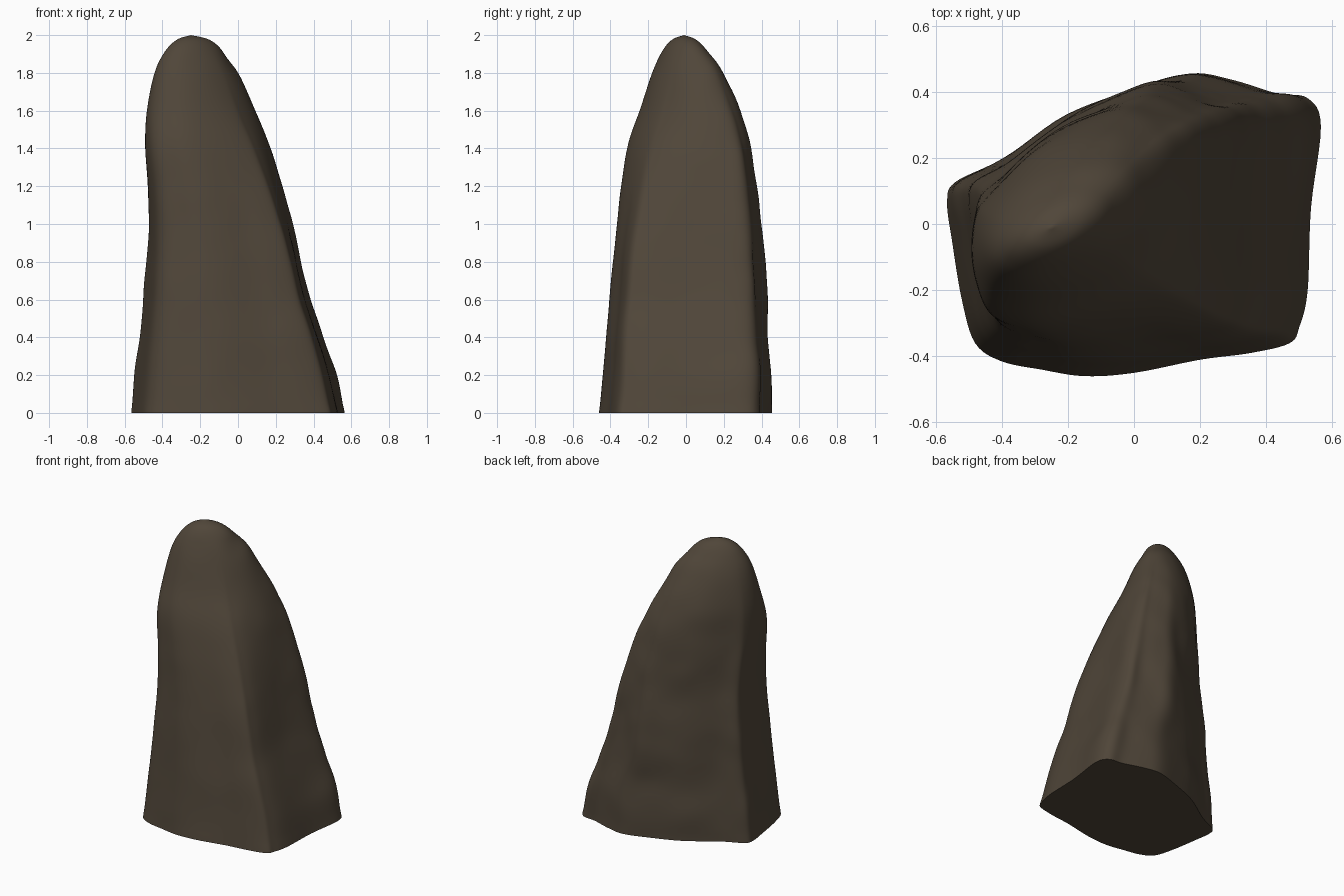
import bpy
import bmesh
import math
from mathutils import Vector, noise

cube = bpy.data.objects.get("Cube")
if cube:
    bpy.data.objects.remove(cube, do_unlink=True)

SIDES_PER_POINT = 6
RINGS_PER_LEVEL = 6
SKEW = .22  # stretches the upper sections along the back face

# Footprint of the boulder, counter-clockwise seen from above
FOOTPRINT = [
    (.565, .3), (.525, .385), (.43, .4), (.3, .44), (.17, .46), (0, .41),
    (-.2, .33), (-.4, .2), (-.54, .13), (-.565, .07), (-.55, -.05),
    (-.52, -.23), (-.48, -.36), (-.4, -.415), (-.28, -.44), (-.15, -.46),
    (0, -.45), (.2, -.41), (.35, -.39), (.47, -.36), (.5, -.31),
    (.525, -.2), (.535, .05)]

# Height, then x and y limits of each cross-section
LEVELS = [
    (0, -.565, .565, -.46, .455), (.2, -.545, .52, -.44, .45),
    (.4, -.52, .455, -.425, .435), (.6, -.5, .385, -.405, .43),
    (.8, -.485, .335, -.385, .42), (1, -.478, .29, -.365, .4),
    (1.2, -.485, .24, -.345, .375), (1.4, -.498, .18, -.315, .345),
    (1.6, -.488, .1, -.245, .285), (1.8, -.445, .01, -.18, .2),
    (1.91, -.39, -.07, -.13, .12), (1.975, -.325, -.15, -.075, .055),
    (2, -.25, -.25, -.01, -.01)]


def spline(a, b, c, d, t):
    """Catmull-Rom blend between b and c."""
    return tuple(
        q + .5 * t * (r - p + t * (2 * p - 5 * q + 4 * r - s + t * (3 * (q - r) + s - p)))
        for p, q, r, s in zip(a, b, c, d))


def smooth_points(points, steps, closed):
    n = len(points)
    pick = (lambda i: points[i % n]) if closed else (lambda i: points[max(0, min(n - 1, i))])
    out = [spline(*(pick(i + k) for k in (-1, 0, 1, 2)), j / steps)
           for i in range(n if closed else n - 1) for j in range(steps)]
    return out if closed else out + [points[-1]]


def smoothstep(low, high, value):
    t = max(0, min(1, (value - low) / (high - low)))
    return t * t * (3 - 2 * t)


def section(level, outline):
    """Fit the outline into the limits, turning it into a slanted oval towards the peak."""
    z, x0, x1, y0, y1 = level
    rounding = smoothstep(.75, 1.95, z)
    ring = []
    for x, y in outline:
        p = Vector((x / .565, y / .46))
        a = math.atan2(p.y, p.x)
        p = p.lerp(Vector((math.cos(a - SKEW), math.sin(a + SKEW))), rounding)
        ring.append(Vector(((x0 + x1 + p.x * (x1 - x0)) / 2,
                            (y0 + y1 + p.y * (y1 - y0)) / 2, z)))
    return ring


# Boulder body: stacked cross-sections closed by a peak and a flat base
outline = smooth_points(FOOTPRINT, SIDES_PER_POINT, True)
levels = smooth_points(LEVELS, RINGS_PER_LEVEL, False)
bm = bmesh.new()
rings = [[bm.verts.new(p) for p in section(lv, outline)] for lv in levels[:-1]]
for lower, upper in zip(rings, rings[1:]):
    for i in range(len(lower)):
        j = (i + 1) % len(lower)
        bm.faces.new((lower[i], lower[j], upper[j], upper[i]))
peak = bm.verts.new((levels[-1][1], levels[-1][3], levels[-1][0]))
top = rings[-1]
for i in range(len(top)):
    bm.faces.new((top[i], top[(i + 1) % len(top)], peak))
bm.faces.new(reversed(rings[0]))

# Weathering: shallow dents, stronger on the back, and a notch below the peak
NOTCH = Vector((-.08, .05, 1.84))
bm.normal_update()
for v in bm.verts:
    rough = .005 + .009 * smoothstep(-.1, .3, v.co.y)
    rough *= smoothstep(0, .15, v.co.z) * (1 - smoothstep(1.8, 2, v.co.z))
    dent = noise.noise(v.co * 3.5) + .5 * noise.noise(v.co * 8)
    notch = .02 * math.exp(-((v.co - NOTCH).length / .07) ** 2)
    v.co += v.normal * (rough * dent - notch)

# Soften the corners of the upright faces
sides = [v for v in bm.verts if .05 < v.co.z < 1.9]
for _ in range(6):
    bmesh.ops.smooth_vert(bm, verts=sides, factor=.5,
                          use_axis_x=True, use_axis_y=True, use_axis_z=False)

mesh = bpy.data.meshes.new("boulder")
bm.to_mesh(mesh)
bm.free()
boulder = bpy.data.objects.new("boulder", mesh)
bpy.context.collection.objects.link(boulder)

# Single stone colour
stone = bpy.data.materials.new("dark brown stone")
stone.use_nodes = True
colour = (.08, .061, .041, 1)
stone.diffuse_color = colour
stone.node_tree.nodes["Principled BSDF"].inputs["Base Color"].default_value = colour
mesh.materials.append(stone)

bpy.context.view_layer.objects.active = boulder
boulder.select_set(True)
bpy.ops.object.shade_smooth_by_angle(angle=math.radians(50))
